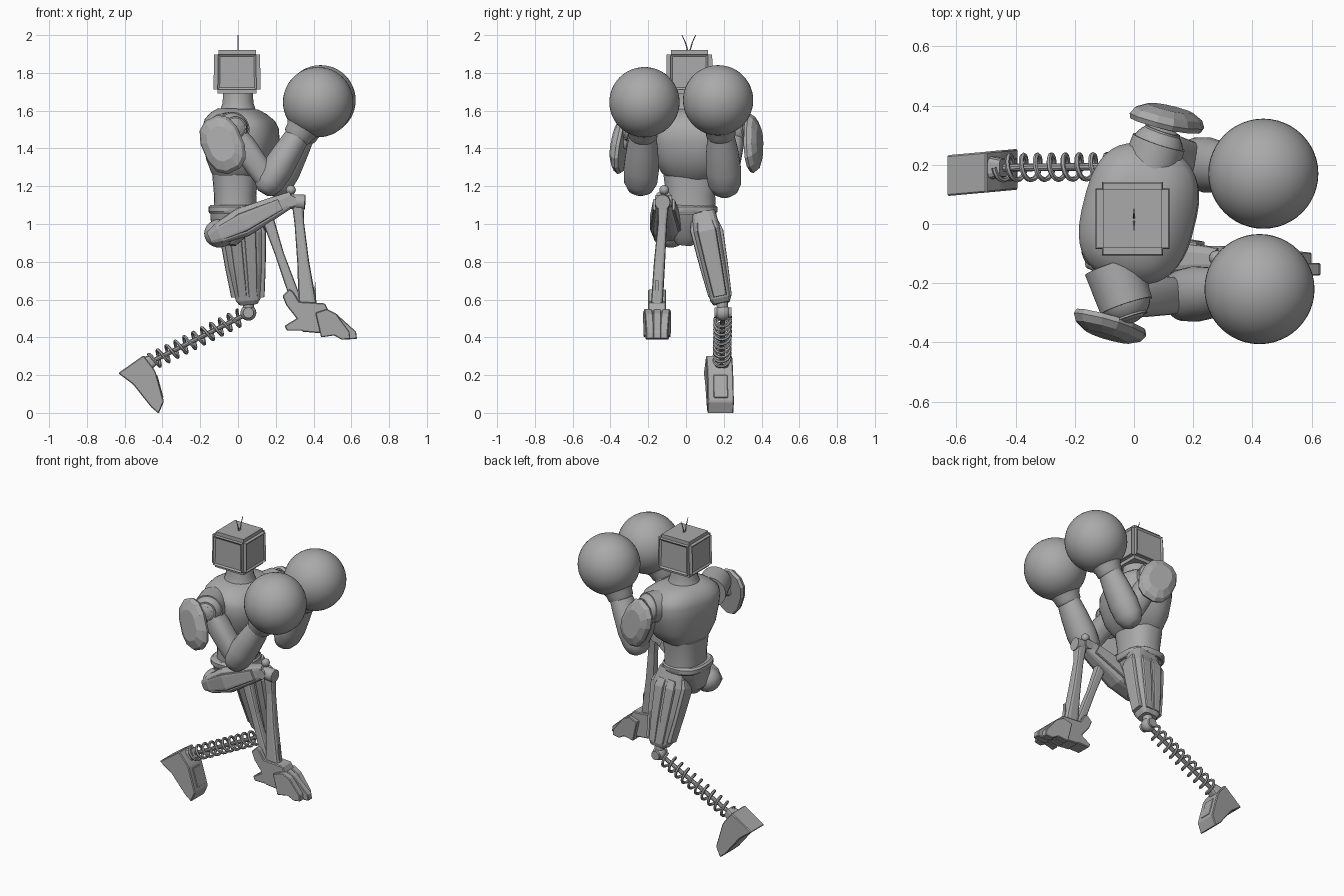
import bpy, bmesh, math
from mathutils import Vector

cube = bpy.data.objects.get("Cube")
if cube:
    bpy.data.objects.remove(cube, do_unlink=True)

metal = bpy.data.materials.new("plain_grey")
metal.use_nodes = True
metal.diffuse_color = (0.4, 0.4, 0.4, 1)
bsdf = next(n for n in metal.node_tree.nodes if n.type == 'BSDF_PRINCIPLED')
bsdf.inputs["Base Color"].default_value = metal.diffuse_color
parts = []


def finish(name, bm, smooth=True):
    bmesh.ops.recalc_face_normals(bm, faces=bm.faces)
    for f in bm.faces:
        f.smooth = smooth
    me = bpy.data.meshes.new(name)
    bm.to_mesh(me)
    bm.free()
    me.materials.append(metal)
    ob = bpy.data.objects.new(name, me)
    bpy.context.collection.objects.link(ob)
    if smooth:
        parts.append(ob)
    return ob


def loft(name, stations, power=2, sides=24, twist=0, smooth=True):
    """Skin rounded cross-sections; each station is (point, half width, half depth)."""
    pts = [Vector(s[0]) for s in stations]
    axis = (pts[-1] - pts[0]).normalized()
    ref = Vector((0, 0, 1)) if abs(axis.y) > 0.8 else Vector((0, 1, 0))
    u0 = ref.cross(axis).normalized()
    v0 = axis.cross(u0)
    t = math.radians(twist)
    u = u0 * math.cos(t) + v0 * math.sin(t)
    v = v0 * math.cos(t) - u0 * math.sin(t)
    bm = bmesh.new()
    rings = []
    for p, (_, ra, rb) in zip(pts, stations):
        ring = []
        for i in range(sides):
            a = math.tau * (i + 0.5) / sides
            c, s = math.cos(a), math.sin(a)
            k = 2 / power
            ring.append(bm.verts.new(p + u * ra * math.copysign(abs(c) ** k, c)
                                     + v * rb * math.copysign(abs(s) ** k, s)))
        rings.append(ring)
    for lo, hi in zip(rings, rings[1:]):
        for i in range(sides):
            j = (i + 1) % sides
            bm.faces.new((lo[i], lo[j], hi[j], hi[i]))
    bm.faces.new(rings[0])
    bm.faces.new(rings[-1])
    return finish(name, bm, smooth)


def rod(name, a, b, r, r2=None, **kw):
    r2 = r2 or r
    return loft(name, [(a, r, r), (b, r2, r2)], **kw)


def ball(name, centre, r, scale=(1, 1, 1), segs=32):
    bm = bmesh.new()
    bmesh.ops.create_uvsphere(bm, u_segments=segs, v_segments=segs // 2, radius=r)
    for w in bm.verts:
        w.co = Vector(centre) + Vector(c * s for c, s in zip(w.co, scale))
    return finish(name, bm)


def slab(name, outline, y0, y1, shear=0, bevel=0.005):
    """Extrude an x/z outline along y, with softened edges."""
    bm = bmesh.new()
    mid = sum(p[0] for p in outline) / len(outline)
    face = bm.faces.new([bm.verts.new((x, y0, z)) for x, z in outline])
    out = bmesh.ops.extrude_face_region(bm, geom=[face])
    for w in out["geom"]:
        if isinstance(w, bmesh.types.BMVert):
            w.co.y = y1
    for w in bm.verts:
        w.co.y += shear * (w.co.x - mid)
    if bevel:
        bmesh.ops.bevel(bm, geom=bm.edges[:], offset=bevel, segments=1, affect='EDGES')
    return finish(name, bm, False)


def mix(a, b, t):
    return Vector(a).lerp(Vector(b), t)


# Head: bevelled box with a shallow recessed panel on every upright side
bm = bmesh.new()
bmesh.ops.create_cube(bm, size=1)
for w in bm.verts:
    top = 0.97 if w.co.z > 0 else 1
    w.co = Vector((w.co.x * 0.25 * top - 0.005, w.co.y * 0.248 * top + 0.018, 1.805 + w.co.z * 0.23))
bmesh.ops.bevel(bm, geom=bm.edges[:], offset=0.022, segments=2, affect='EDGES')
bm.normal_update()
panels = [f for f in bm.faces if f.calc_area() > 0.02 and abs(f.normal.z) < 0.5]
bmesh.ops.inset_individual(bm, faces=panels, thickness=0.015, depth=-0.008)
finish("head", bm, False)
for side in (-1, 1):
    loft("antenna", [((0, 0.015 + side * d, z), r, r) for d, z, r in
                     ((0.004, 1.91, 0.004), (0.018, 1.96, 0.003), (0.036, 2.0, 0.002))], sides=6)
loft("neck", [((0, 0.02, z), r, r) for z, r in ((1.58, 0.1), (1.62, 0.09), (1.64, 0.082), (1.71, 0.08))])

# Torso, turned so one shoulder leads
loft("chest", [((x, 0.035, z), a, b) for x, z, a, b in (
    (-0.01, 1.24, 0.11, 0.125), (0, 1.27, 0.135, 0.16), (0.01, 1.34, 0.17, 0.2), (0.018, 1.44, 0.192, 0.225),
    (0.015, 1.51, 0.19, 0.235), (0.01, 1.55, 0.175, 0.222), (0.003, 1.585, 0.14, 0.18),
    (0, 1.61, 0.1, 0.12))], power=2.7, sides=40, twist=-14)
loft("waist", [((-0.015, 0.025, z), a, b) for z, a, b in (
    (1.05, 0.115, 0.135), (1.15, 0.112, 0.13), (1.26, 0.122, 0.145))], power=2.4, sides=32)
loft("belt", [((-0.025, 0.015, z), a, b) for z, a, b in (
    (1.055, 0.125, 0.145), (1.065, 0.132, 0.152), (1.09, 0.132, 0.152), (1.1, 0.12, 0.138))], power=2.6, sides=32)
loft("pelvis", [((x, y, z), a, b) for x, y, z, a, b in (
    (-0.05, -0.01, 0.89, 0.04, 0.04), (-0.05, 0, 0.94, 0.09, 0.09), (-0.03, 0.01, 1.07, 0.12, 0.14))], power=2.5)
ball("hip_blob", (-0.1, -0.08, 0.95), 0.083, (0.95, 1, 0.9))


# Arms: shoulder joint, shield, upper arm, forearm, cuff and round glove
def arm(side, shoulder, elbow, glove, shield, normal):
    s, e, g, n = Vector(shoulder), Vector(elbow), Vector(glove), Vector(normal).normalized()
    out = Vector((0.03, side * 0.09, 0.01))
    ball("shoulder_ball", s, 0.09)
    rod("shoulder_sleeve", s - out * 1.2, s + out * 0.3, 0.1, 0.092)
    rod("shoulder_disc", s, s + out * 0.75, 0.062)
    rod("shoulder_cap", s, s + out * 0.85, 0.04)
    loft("upper_arm", [(mix(s, e, t), r, r) for t, r in
                       ((0, 0.055), (0.3, 0.068), (0.7, 0.065), (0.95, 0.06))], power=2.5)
    rod("shield_bracket", s, Vector(shield), 0.03)
    c = Vector(shield)
    loft("shoulder_shield", [(c + n * d, 0.112 * k, 0.16 * k) for d, k in
                             ((-0.012, 0.95), (0.005, 1), (0.028, 0.9), (0.048, 0.6))],
         power=2.5, sides=12, twist=-side * 25, smooth=False)
    wrist = g + (e - g).normalized() * 0.17
    loft("forearm", [(mix(e, wrist, t), a, b) for t, a, b in (
        (-0.2, 0.03, 0.035), (-0.14, 0.058, 0.065), (0, 0.078, 0.088), (0.25, 0.084, 0.094),
        (0.6, 0.075, 0.085), (0.92, 0.064, 0.07))])
    loft("glove_cuff", [(mix(e, wrist, t), r, r) for t, r in
                        ((0.84, 0.068), (0.88, 0.077), (0.96, 0.08), (1.08, 0.1))])
    ball("glove", g, 0.186, segs=48)


arm(-1, (-0.035, -0.25, 1.5), (0.165, -0.24, 1.22), (0.424, -0.22, 1.645), (-0.08, -0.335, 1.42), (-0.25, -0.96, 0.1))
arm(1, (0.075, 0.25, 1.5), (0.21, 0.205, 1.21), (0.437, 0.17, 1.655), (0.11, 0.345, 1.425), (0.25, 0.97, 0.1))

# Standing leg: panelled thigh, knee and coil-spring shin
hip, knee = (0.015, 0.09, 1.06), (0.055, 0.188, 0.58)
loft("left_thigh", [(mix(hip, knee, t), a, b) for t, a, b in (
    (0, 0.085, 0.065), (0.2, 0.11, 0.074), (0.6, 0.092, 0.066), (0.95, 0.066, 0.056), (1, 0.05, 0.044))],
    power=4, sides=16, smooth=False)
for dx, dy, w, d in ((-0.085, 0, 0.026, 0.045), (0.085, 0, 0.026, 0.045), (-0.035, 0.06, 0.028, 0.018),
                     (0.035, 0.06, 0.028, 0.018), (-0.035, -0.06, 0.028, 0.018), (0.035, -0.06, 0.028, 0.018)):
    loft("thigh_panel", [(mix(hip, knee, t) + Vector((dx, dy, 0)) * k, w * k, d * k) for t, k in
                         ((0.1, 0.95), (0.2, 1.13), (0.6, 0.97), (0.92, 0.8))], power=6, sides=12, smooth=False)
ball("left_knee", (0.055, 0.195, 0.53), 0.042)
rod("knee_pin", (0.055, 0.15, 0.53), (0.055, 0.24, 0.53), 0.028)
rod("knee_stem", (0.055, 0.19, 0.6), (0.055, 0.195, 0.53), 0.03)

start, end = Vector((0.04, 0.195, 0.52)), Vector((-0.47, 0.19, 0.265))
rod("spring_rod", start, end, 0.013, sides=10)
axis = (end - start).normalized()
across = Vector((0, 1, 0)).cross(axis).normalized()
along_y = axis.cross(across)
turns, steps = 10, 16
curve = bpy.data.curves.new("shin_spring", 'CURVE')
curve.dimensions = '3D'
curve.bevel_depth = 0.0085
curve.bevel_resolution = 1
spline = curve.splines.new('POLY')
spline.points.add(turns * steps)
for i, p in enumerate(spline.points):
    a = math.tau * i / steps
    co = mix(start, end, 0.05 + 0.92 * i / (turns * steps)) + (across * math.cos(a) + along_y * math.sin(a)) * 0.042
    p.co = (*co, 1)
curve.materials.append(metal)
spring = bpy.data.objects.new("shin_spring", curve)
bpy.context.collection.objects.link(spring)
bpy.ops.object.select_all(action='DESELECT')
spring.select_set(True)
bpy.context.view_layer.objects.active = spring
bpy.ops.object.convert(target='MESH')
parts.append(bpy.context.view_layer.objects.active)

slab("left_foot", [(-0.635, 0.21), (-0.5, 0.305), (-0.45, 0.24), (-0.435, 0.215), (-0.392, 0.06),
                   (-0.42, -0.004), (-0.46, 0.03), (-0.555, 0.15)], 0.108, 0.246, 0.09)
slab("instep_plate", [(-0.45, 0.2), (-0.427, 0.2), (-0.394, 0.08), (-0.42, 0.08)], 0.145, 0.22, 0.08, 0.003)
rod("left_ankle", (-0.5, 0.19, 0.25), (-0.44, 0.19, 0.285), 0.045, 0.03, power=4, sides=12, smooth=False)

# Raised leg: wedge thigh, cross-axle knee, twin struts
rhip, rknee = (-0.15, -0.1, 0.925), (0.29, -0.12, 1.135)
loft("right_thigh", [(mix(rhip, rknee, t), a, b) for t, a, b in (
    (0, 0.035, 0.05), (0.12, 0.058, 0.07), (0.4, 0.08, 0.07), (0.75, 0.058, 0.052), (1, 0.04, 0.038))],
    power=4, sides=16, smooth=False)
for dy in (-0.062, 0.062):
    loft("thigh_side_panel", [(mix(rhip, rknee, t) + Vector((0, dy * k, 0)), 0.05 * k, 0.018) for t, k in
                              ((0.12, 0.8), (0.4, 1.05), (0.85, 0.65))], power=6, sides=12, smooth=False)
rod("right_knee_axle", (0.25, -0.12, 1.12), (0.355, -0.125, 1.115), 0.04)
rod("right_knee_pin", (0.28, -0.165, 1.12), (0.28, -0.075, 1.12), 0.03)
ball("knee_knob", (0.28, -0.115, 1.18), 0.026, segs=16)
loft("shin_strut", [(p, a, b) for p, a, b in (
    ((0.315, -0.12, 1.12), 0.032, 0.032), ((0.325, -0.125, 1.0), 0.026, 0.024),
    ((0.345, -0.14, 0.8), 0.032, 0.03), ((0.37, -0.155, 0.56), 0.05, 0.032))], power=4, sides=12, smooth=False)
loft("rear_strut", [((0.16, -0.125, 1.02), 0.032, 0.026), ((0.22, -0.135, 0.84), 0.024, 0.022),
                    ((0.32, -0.15, 0.56), 0.03, 0.026)], power=4, sides=12, smooth=False)

# Raised foot: heel, ankle block and split toes that draw together at the tips
slab("heel", [(0.235, 0.62), (0.27, 0.655), (0.29, 0.645), (0.33, 0.58), (0.4, 0.5), (0.37, 0.435),
              (0.26, 0.435), (0.245, 0.46), (0.31, 0.5), (0.255, 0.57)], -0.2, -0.105)
slab("ankle_block", [(0.31, 0.59), (0.46, 0.58), (0.5, 0.5), (0.46, 0.42), (0.34, 0.43)], -0.2, -0.105)
slab("ankle_fin", [(0.395, 0.58), (0.41, 0.7), (0.415, 0.58)], -0.165, -0.145, 0, 0)
for y, tip, turn in ((-0.197, 0.59, 0.1), (-0.153, 0.625, 0), (-0.109, 0.595, -0.1)):
    slab("toe", [(0.41, 0.53), (0.47, 0.55), (0.52, 0.525), (tip, 0.43), (tip + 0.005, 0.392),
                 (0.55, 0.387), (0.51, 0.41), (0.44, 0.4)], y - 0.021, y + 0.021, turn, 0.004)

# Smooth the rounded parts, keeping real edges crisp
bpy.ops.object.select_all(action='DESELECT')
for ob in parts:
    ob.select_set(True)
bpy.context.view_layer.objects.active = parts[0]
bpy.ops.object.shade_smooth_by_angle(angle=math.radians(35))
